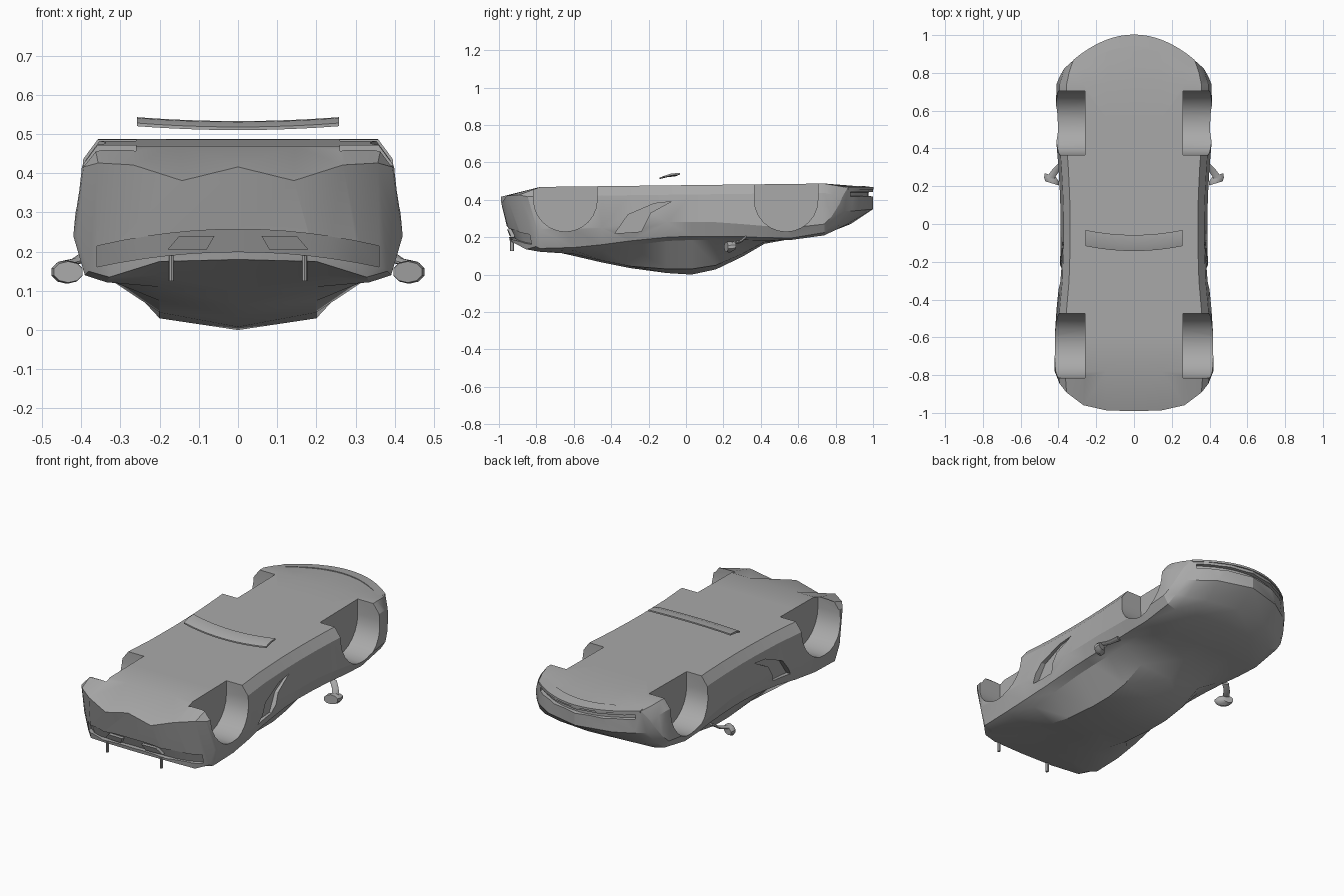
import bpy, bmesh, math
from mathutils import Vector

cube = bpy.data.objects.get("Cube")
if cube:
    bpy.data.objects.remove(cube, do_unlink=True)

paint = bpy.data.materials.new("body_grey")
paint.use_nodes = True
grey = (0.4, 0.4, 0.4, 1)
paint.diffuse_color = grey
paint.node_tree.nodes["Principled BSDF"].inputs["Base Color"].default_value = grey


def finish(name, bm, angle=25):
    """Turn a bmesh into a shaded object."""
    bmesh.ops.remove_doubles(bm, verts=bm.verts, dist=0.0005)
    bmesh.ops.recalc_face_normals(bm, faces=bm.faces)
    mesh = bpy.data.meshes.new(name)
    bm.to_mesh(mesh)
    bm.free()
    ob = bpy.data.objects.new(name, mesh)
    bpy.context.collection.objects.link(ob)
    mesh.materials.append(paint)
    shade(ob, angle)
    return ob


def shade(ob, angle=25):
    bpy.ops.object.select_all(action='DESELECT')
    ob.select_set(True)
    bpy.context.view_layer.objects.active = ob
    bpy.ops.object.shade_smooth_by_angle(angle=math.radians(angle))


def bridge(name, rings, angle=25):
    """Loft closed rings of points and cap both ends."""
    bm = bmesh.new()
    rows = [[bm.verts.new(p) for p in ring] for ring in rings]
    n = len(rows[0])
    for a, b in zip(rows, rows[1:]):
        for i in range(n):
            bm.faces.new((a[i], a[(i + 1) % n], b[(i + 1) % n], b[i]))
    bm.faces.new(rows[0])
    bm.faces.new(rows[-1])
    return finish(name, bm, angle)


def side_prism(name, outline, x0, x1, side):
    """Extrude a (y, z) outline along x."""
    return bridge(name, [[(side * x, y, z) for y, z in outline] for x in (x0, x1)])


def cut(target, cutter):
    cutter.hide_render = True
    mod = target.modifiers.new("cut", 'BOOLEAN')
    mod.operation, mod.solver, mod.object = 'DIFFERENCE', 'EXACT', cutter
    bpy.context.view_layer.objects.active = target
    bpy.ops.object.modifier_apply(modifier=mod.name)
    bpy.data.objects.remove(cutter, do_unlink=True)


# Body stations: y, half width, then heights of flank, belt, window base, roof edge, centre
stations = [
    (-.99, .41, .24, .15, .135, .175, .18),
    (-.78, .42, .24, .14, .122, .14, .145),
    (-.6, .42, .24, .145, .13, .11, .1),
    (-.45, .41, .25, .16, .13, .075, .065),
    (-.3, .395, .27, .18, .155, .045, .035),
    (-.1, .388, .28, .2, .18, .03, .008),
    (.03, .388, .28, .205, .185, .03, 0),
    (.16, .392, .28, .205, .185, .05, .028),
    (.3, .4, .27, .203, .185, .11, .095),
    (.42, .41, .26, .198, .182, .175, .165),
    (.56, .415, .25, .195, .185, .19, .19),
    (.74, .41, .27, .225, .21, .215, .215),
    (.88, .395, .31, .27, .26, .265, .27),
    (1, .37, .38, .34, .34, .345, .35),
]


def tail_y(x, z):
    """Rounded, leaning rear face."""
    return -.99 + 6 * x ** 4 + max(0, .3 - z) * .4


def half_section(y, w, flank, belt, base, edge, mid):
    tail, nose = y < -.9, max(0, (y - .76) / .24)
    floor = .478 + .012 * y - (.025 * nose if nose else 0)
    drops = (.05, .085, .045, .04) if tail else (0, 0, 0, 0)
    e = w * .87
    pts = [(e * f, floor - d) for f, d in zip((0, .4, .75, 1), drops)]
    pts += [(w * .96, floor - .05), (w, flank), (w * .93, belt),
            (w * .8, base), (.2, edge), (0, mid)]
    return [(x, tail_y(x, z) if tail else y - nose * 1.3 * x * x, z) for x, z in pts]


def build_body():
    bm = bmesh.new()
    for side in (1, -1):
        rows = [[bm.verts.new((side * x, y, z)) for x, y, z in half_section(*s)]
                for s in stations]
        for j, (a, b) in enumerate(zip(rows, rows[1:])):
            for i in range(9):
                bm.faces.new((a[i], a[i + 1], b[i + 1], b[i]))
        for r in (rows[0], rows[-1]):
            for i in range(3):
                bm.faces.new((r[i], r[i + 1], r[8 - i], r[9 - i]))
            bm.faces.new(r[3:7])
    return finish("car_body", bm)


body = build_body()

# Wheel wells
for centre in (-.645, .535):
    for side in (1, -1):
        arc = [(centre + .17 * math.cos(a), .4 + .17 * math.sin(a))
               for a in (math.pi * (1 + i / 12) for i in range(13))]
        arc += [(centre + .17, .6), (centre - .17, .6)]
        cut(body, side_prism("well_cutter", arc, .26, .6, side))

# Side scoops behind the doors
scoop = [(-.38, .22), (-.31, .32), (-.17, .38), (-.08, .39), (-.19, .33), (-.24, .23)]
for side in (1, -1):
    cut(body, side_prism("scoop_cutter", scoop, .365, .5, side))

# Rear recess that follows the curved tail
recess = []
for i in range(-6, 7):
    x = i * .06
    top, low = .257 - .33 * x * x, .2 - .3 * x * x
    recess.append([(x, tail_y(x, z) + d, z)
                   for z, d in ((top, -.2), (top, .03), (low, .03), (low, -.2))])
cut(body, bridge("recess_cutter", recess))

# Nose groove above the splitter
groove = []
for i in range(-6, 7):
    x = i * .05
    y = 1 - 1.3 * x * x
    groove.append([(x, y + dy, z) for dy, z in
                   ((.1, .45), (-.025, .44), (-.025, .42), (.1, .41))])
cut(body, bridge("groove_cutter", groove))
shade(body)

# Lower lip of the nose
lip = []
for i in range(-8, 9):
    x = i * .04
    y = 1 - 1.3 * x * x
    lip.append([(x, y + dy, z) for dy, z in
                ((-.06, .475), (.003, .467), (.003, .455), (-.06, .455))])
bridge("nose_lip", lip)

# Tail lights and wing struts
for side, word in ((1, "left"), (-1, "right")):
    lamp = [(.06, .24), (.15, .24), (.18, .205), (.08, .205)]
    bridge("tail_panel_" + word,
           [[(side * x, tail_y(x, z) + d, z) for x, z in lamp] for d in (.01, .035)])
    bridge("wing_strut_" + word,
           [[(side * .17 + .007 * math.cos(a), -.93 + .01 * math.sin(a), z)
             for a in (i * math.tau / 8 for i in range(8))] for z in (.125, .19)])

# Detached wing blade
blade = []
for i in range(-6, 7):
    x = i * .043
    lift, back = .15 * x * x, .4 * x * x
    blade.append([(x, y + back, z + lift) for y, z in
                  ((-.143, .51), (-.1, .521), (-.058, .525),
                   (-.058, .533), (-.105, .531), (-.143, .518))])
bridge("rear_wing", blade)

# Mirrors: rounded pod on a slim arm
for side, word in ((1, "left"), (-1, "right")):
    def ring(x, y, rx, rz, z):
        return [(side * (x + rx * math.cos(a)), y + .3 * rx * math.cos(a), z + rz * math.sin(a))
                for a in (math.tau * (i + .5) / 10 for i in range(10))]
    bridge("mirror_pod_" + word, [ring(.433, .215, .038, .027, .148),
                                  ring(.436, .235, .042, .03, .148),
                                  ring(.444, .26, .03, .02, .152)], 40)
    bridge("mirror_arm_" + word, [ring(.445, .24, .02, .008, .168),
                                  ring(.41, .29, .018, .008, .176),
                                  ring(.375, .32, .02, .008, .2)], 40)
